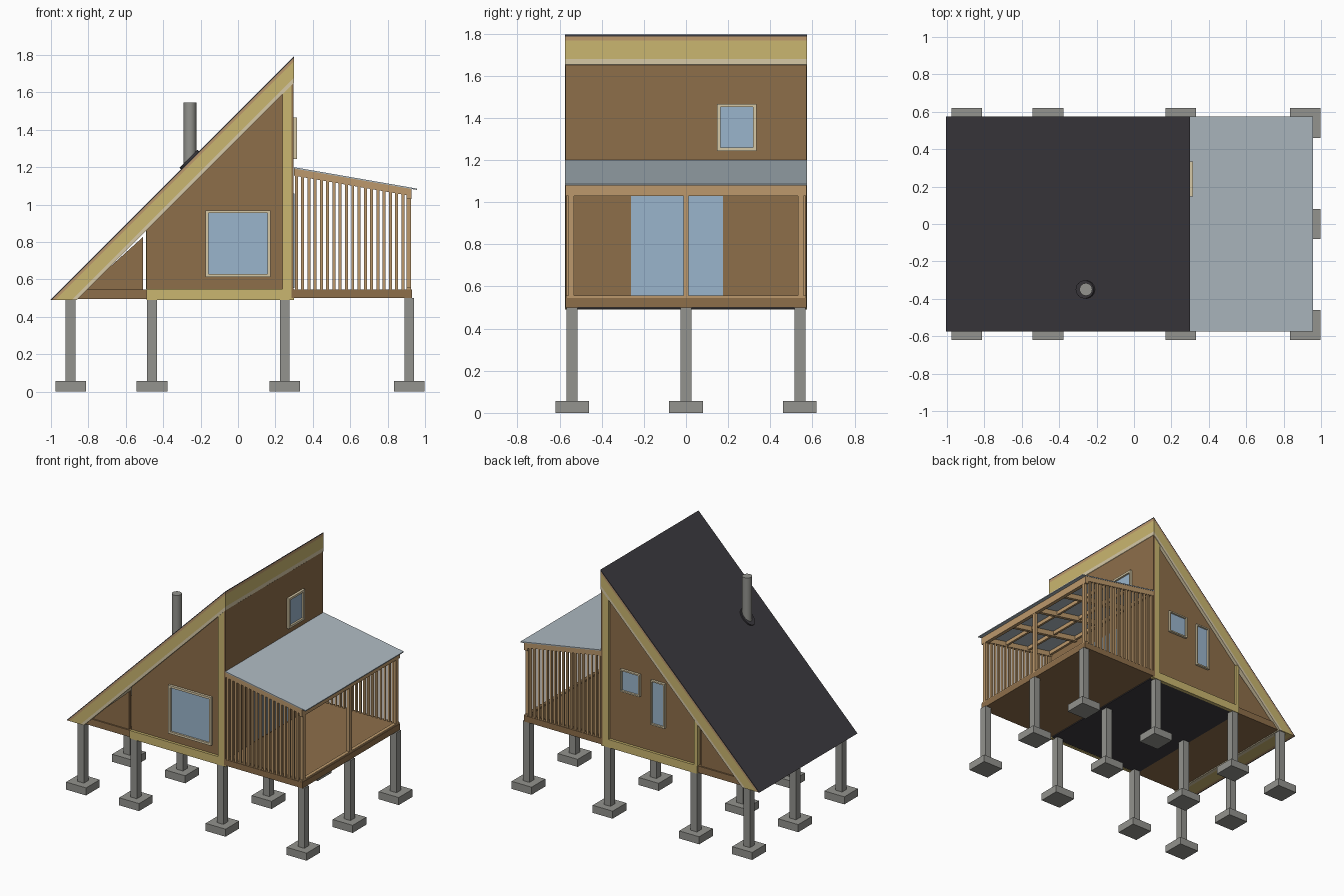
import bpy, bmesh, math
from mathutils import Matrix

cube = bpy.data.objects.get("Cube")
if cube:
    bpy.data.objects.remove(cube, do_unlink=True)


def material(name, r, g, b):
    lin = [(c / 255 / 12.92) if c < 11 else ((c / 255 + 0.055) / 1.055) ** 2.4 for c in (r, g, b)]
    m = bpy.data.materials.new(name)
    m.use_nodes = True
    m.diffuse_color = (*lin, 1)
    m.node_tree.nodes["Principled BSDF"].inputs["Base Color"].default_value = (*lin, 1)
    return m


BROWN = material("brown cladding", 141, 110, 74)
YELLOW = material("yellow timber", 202, 182, 112)
TAN = material("tan timber", 188, 153, 108)
CREAM = material("cream trim", 214, 200, 166)
GREY = material("grey concrete", 147, 147, 142)
GLASS = material("blue glass", 154, 181, 204)
CANOPY = material("pale canopy", 174, 186, 194)
DARK = material("dark roofing", 60, 58, 63)


def finish(name, bm, mat):
    bmesh.ops.recalc_face_normals(bm, faces=bm.faces)
    me = bpy.data.meshes.new(name)
    bm.to_mesh(me)
    bm.free()
    me.materials.append(mat)
    ob = bpy.data.objects.new(name, me)
    bpy.context.collection.objects.link(ob)
    return ob


def add_box(bm, x, y, z):
    """Box between the given (low, high) ranges."""
    size = Matrix.Diagonal((x[1] - x[0], y[1] - y[0], z[1] - z[0], 1))
    centre = Matrix.Translation((sum(x) / 2, sum(y) / 2, sum(z) / 2))
    bmesh.ops.create_cube(bm, size=1, matrix=centre @ size)


def boxes(name, mat, *ranges):
    bm = bmesh.new()
    for r in ranges:
        add_box(bm, *r)
    return finish(name, bm, mat)


def prism(name, mat, profile, y0, y1):
    """Extrude an x-z profile along y."""
    bm = bmesh.new()
    face = bm.faces.new([bm.verts.new((x, y0, z)) for x, z in profile])
    ext = bmesh.ops.extrude_face_region(bm, geom=[face])
    moved = [v for v in ext["geom"] if isinstance(v, bmesh.types.BMVert)]
    bmesh.ops.translate(bm, verts=moved, vec=(0, y1 - y0, 0))
    return finish(name, bm, mat)


BASE, EDGE, RIDGE = 0.49, 0.575, 0.3

# Concrete stilts and footings
posts, feet = [], []
for px in (-0.895, -0.46, 0.25, 0.915):
    for py in (-0.54, 0, 0.54):
        posts.append(((px - 0.026, px + 0.026), (py - 0.026, py + 0.026), (0.05, 0.5)))
        feet.append(((px - 0.082, px + 0.082), (py - 0.08, py + 0.08), (0, 0.056)))
boxes("stilts", GREY, *posts)
boxes("footings", GREY, *feet)


# Roof layers, each lying between two 45 degree lines
def roof_layer(name, mat, top, bottom):
    prism(name, mat, [(RIDGE, RIDGE + top), (RIDGE, RIDGE + bottom),
                      (BASE - bottom, BASE), (BASE - top, BASE)], -EDGE, EDGE)


roof_layer("roof_skin", DARK, 1.495, 1.487)
roof_layer("roof_boards", TAN, 1.487, 1.468)
roof_layer("roof_rafters", YELLOW, 1.468, 1.38)
roof_layer("roof_lining", CREAM, 1.38, 1.353)

# House body, floor and end cladding
prism("house_walls", BROWN, [(-0.49, 0.5), (0.285, 0.5), (0.285, 1.638), (-0.49, 0.863)], -0.55, 0.55)
boxes("house_floor", DARK, ((-0.488, 0.298), (-0.55, 0.55), (0.493, 0.5)))
boxes("end_cladding", BROWN, ((0.285, 0.298), (-0.572, 0.572), (0.5, 1.66)))

# Timber skirts and corner boards on both long sides
for side, label in ((-1, "front"), (1, "back")):
    y = tuple(sorted((side * 0.545, side * 0.57)))
    boxes(label + "_skirt", YELLOW, ((-0.49, 0.299), y, (BASE, 0.55)))
    prism(label + "_corner_board", YELLOW, [(0.237, 0.55), (0.287, 0.55), (0.287, 1.64), (0.237, 1.59)], *y)
    prism(label + "_rafter_end", TAN, [(-0.49, 0.865), (-0.437, 0.92), (-0.437, 0.955), (-0.49, 0.9)], *y)
    # Triangular store panel beneath the eave
    y = tuple(sorted((side * 0.53, side * 0.55)))
    prism(label + "_store_panel", BROWN, [(-0.825, 0.54), (-0.508, 0.54), (-0.508, 0.827)], *y)
boxes("back_wall_end_board", YELLOW, ((-0.493, -0.465), (0.545, 0.57), (0.55, 0.875)))
prism("store_floor", BROWN, [(-0.862, 0.495), (-0.49, 0.495), (-0.49, 0.545), (-0.812, 0.545)], -0.56, 0.56)


# Windows: u runs along the wall, out is the outward direction
def window(name, axis, out, u, z, wall, border=0.016):
    def place(ur, zr, depth):
        d = tuple(sorted((wall - out * 0.005, wall + out * depth)))
        return (ur, d, zr) if axis == "y" else (d, ur, zr)
    (a, b), (c, d) = u, z
    w = border
    boxes(name + "_frame", CREAM,
          place((a, b), (c, c + w), 0.018), place((a, b), (d - w, d), 0.018),
          place((a, a + w), (c + w, d - w), 0.018), place((b - w, b), (c + w, d - w), 0.018))
    boxes(name + "_glass", GLASS, place((a + w, b - w), (c + w, d - w), 0.004))


window("front_window", "y", -1, (-0.175, 0.175), (0.612, 0.97), -0.55)
window("back_small_window", "y", 1, (-0.015, 0.145), (0.93, 1.095), 0.55, 0.01)
window("back_tall_window", "y", 1, (-0.22, -0.105), (0.75, 1.08), 0.55, 0.01)
window("upper_end_window", "x", 1, (0.148, 0.335), (1.243, 1.467), 0.298)
boxes("glass_door", GLASS, ((0.295, 0.302), (-0.26, 0.175), (0.555, 1.06)))

# Deck with a thin edge rail
boxes("deck", BROWN, ((0.298, 0.93), (-0.572, 0.572), (0.5, 0.545)))
boxes("deck_edge_rail", TAN, ((0.9, 0.925), (-0.57, 0.57), (0.545, 0.556)))


# Sloping canopy, with z measured along its top
def canopy_z(x):
    return 1.2 - (x - 0.3) * 0.174


def sloped(name, mat, x0, x1, drop0, drop1, y0, y1):
    prism(name, mat, [(x0, canopy_z(x0) - drop0), (x1, canopy_z(x1) - drop0),
                      (x1, canopy_z(x1) - drop1), (x0, canopy_z(x0) - drop1)], y0, y1)


sloped("canopy_sheet", CANOPY, 0.299, 0.957, 0, 0.007, -EDGE, EDGE)
for i in range(5):
    y = -0.56 + i * 0.28
    sloped("canopy_rafter", TAN, 0.299, 0.925, 0.007, 0.045, y - 0.012, y + 0.012)
for x in (0.312, 0.51, 0.71):
    sloped("canopy_purlin", TAN, x - 0.01, x + 0.01, 0.007, 0.035, -0.56, 0.56)
boxes("canopy_beam", TAN, ((0.9, 0.927), (-0.572, 0.572), (1.03, 1.083)))
boxes("deck_posts", TAN, *[((0.9, 0.926), (y - 0.013, y + 0.013), (0.5, 1.04)) for y in (-0.545, 0, 0.545)])

# Vertical slats on both deck sides
slats = []
for side in (-1, 1):
    for i in range(18):
        x = 0.312 + i * 0.0335
        y = side * 0.56
        slats.append(((x - 0.008, x + 0.008), (y - 0.008, y + 0.008), (0.54, canopy_z(x) - 0.035)))
boxes("deck_slats", TAN, *slats)


# Flue pipe with a tilted flashing collar
def cylinder(name, mat, radius, depth, matrix):
    bm = bmesh.new()
    bmesh.ops.create_cone(bm, cap_ends=True, segments=24, radius1=radius, radius2=radius,
                          depth=depth, matrix=matrix)
    ob = finish(name, bm, mat)
    bpy.context.view_layer.objects.active = ob
    ob.select_set(True)
    bpy.ops.object.shade_smooth_by_angle(angle=math.radians(40))
    ob.select_set(False)


FLUE_X, FLUE_Y = -0.257, -0.35
cylinder("flue_pipe", GREY, 0.034, 0.4, Matrix.Translation((FLUE_X, FLUE_Y, 1.345)))
cylinder("flue_collar", DARK, 0.048, 0.02,
         Matrix.Translation((FLUE_X, FLUE_Y, FLUE_X + 1.495)) @ Matrix.Rotation(-math.pi / 4, 4, "Y")
         @ Matrix.Diagonal((1.41, 1, 1, 1)))
